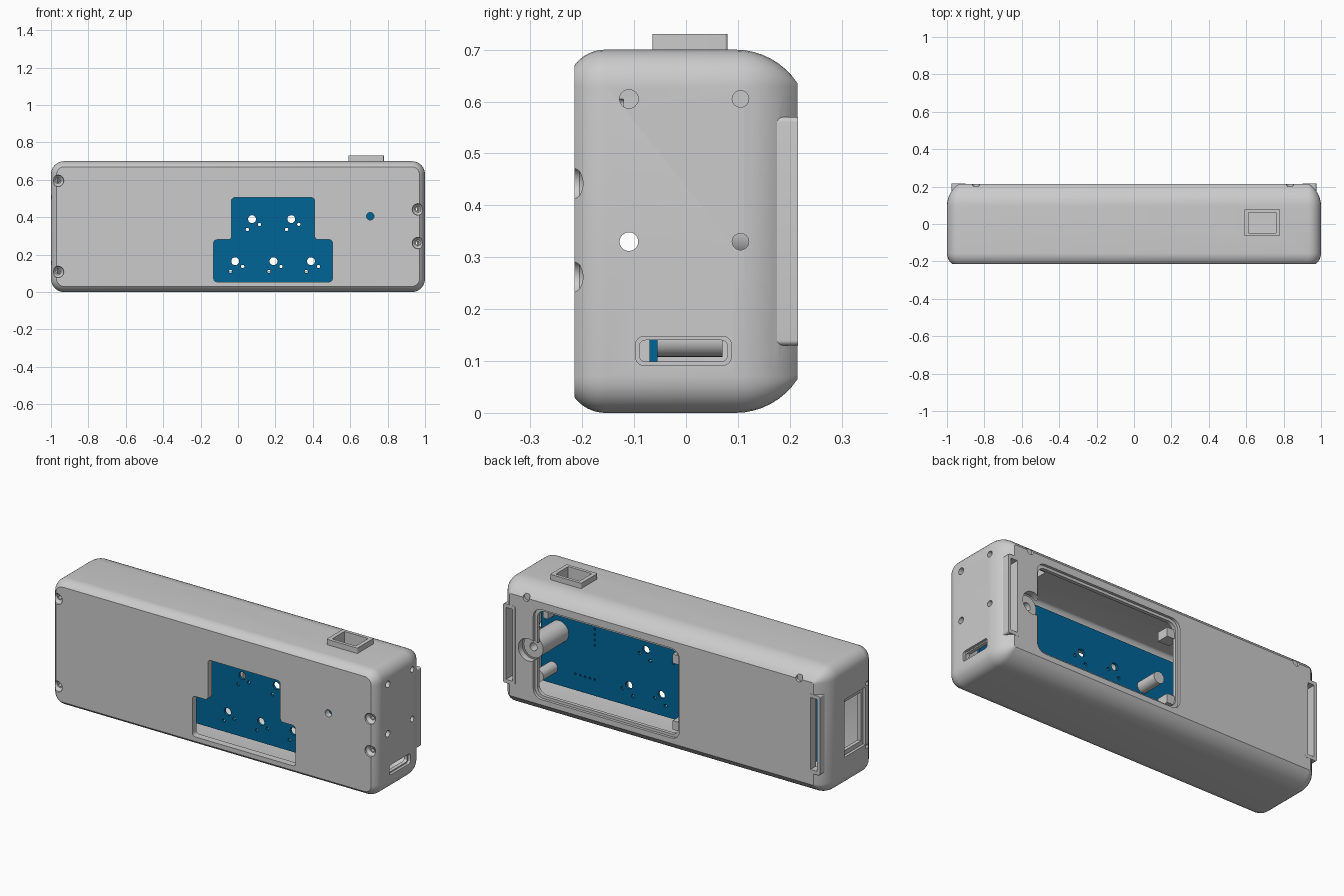
import bpy, bmesh, math
from mathutils import Vector

if "Cube" in bpy.data.objects:
    bpy.data.objects.remove(bpy.data.objects["Cube"])

AXES = {'x': lambda u, v, t: (t, u, v), 'y': lambda u, v, t: (u, t, v), 'z': lambda u, v, t: (u, v, t)}


def circle(u, v, r, n=24):
    return [(u + r * math.cos(i * math.tau / n), v + r * math.sin(i * math.tau / n)) for i in range(n)]


def rounded(pts, r, n=6):
    """Round every right-angled corner of an outline."""
    out, pts = [], [Vector(p) for p in pts]
    for i, p in enumerate(pts):
        a = (pts[i - 1] - p).normalized()
        b = (pts[(i + 1) % len(pts)] - p).normalized()
        for k in range(n + 1):
            t = k / n * math.pi / 2
            out.append(p + r * (a + b - b * math.cos(t) - a * math.sin(t)))
    return [tuple(p) for p in out]


def rect(u0, u1, v0, v1, r=0):
    pts = [(u0, v0), (u1, v0), (u1, v1), (u0, v1)]
    return rounded(pts, r) if r else pts


def loft(name, axis, rings):
    """Skin a stack of (outline, position) rings along an axis."""
    bm = bmesh.new()
    loops = [[bm.verts.new(AXES[axis](u, v, t)) for u, v in pts] for pts, t in rings]
    n = len(loops[0])
    for a, b in zip(loops, loops[1:]):
        for i in range(n):
            bm.faces.new((a[i], a[(i + 1) % n], b[(i + 1) % n], b[i]))
    bm.faces.new(loops[0])
    bm.faces.new(loops[-1])
    bmesh.ops.recalc_face_normals(bm, faces=bm.faces)
    me = bpy.data.meshes.new(name)
    bm.to_mesh(me)
    bm.free()
    ob = bpy.data.objects.new(name, me)
    bpy.context.collection.objects.link(ob)
    return ob


def prism(name, axis, pts, a, b):
    return loft(name, axis, [(pts, a), (pts, b)])


def boolean(ob, tool, op='DIFFERENCE'):
    mod = ob.modifiers.new('bool', 'BOOLEAN')
    mod.object, mod.operation, mod.solver = tool, op, 'EXACT'
    bpy.context.view_layer.objects.active = ob
    bpy.ops.object.modifier_apply(modifier=mod.name)
    bpy.data.objects.remove(tool)


def cut(ob, axis, pts, a, b):
    boolean(ob, prism('cutter', axis, pts, a, b))


def add(ob, axis, pts, a, b):
    boolean(ob, prism('addition', axis, pts, a, b), 'UNION')


def shell(name, wall):
    """Box with a small front fillet and a large back fillet, shrunk by the wall."""
    rings = []
    for y0, sign, depth, r in ((-0.155, -1, 0.06, 0.075), (0.095, 1, 0.12, 0.143)):
        arc = []
        for k in range(9):
            d = r * math.sin(k / 8 * math.asin(depth / r))
            inset = wall + r - math.sqrt(r * r - d * d)
            y = y0 + sign * d * (1 - wall / depth)
            arc.append((rect(-1 + inset, 1 - inset, inset, 0.7 - inset, max(0.07 - inset, 0.008)), y))
        rings += arc[::-1] if sign < 0 else arc
    return loft(name, 'y', rings)


# Hollow case with switch collar and strap frames
case = shell('case', 0)
add(case, 'z', rect(0.59, 0.78, -0.065, 0.08, 0.006), 0.66, 0.73)
for x0, x1 in ((-0.975, -0.9), (0.9, 0.975)):
    add(case, 'y', rect(x0, x1, 0.13, 0.57, 0.01), 0.14, 0.216)
boolean(case, shell('cavity', 0.035))
cut(case, 'z', rect(0.612, 0.758, -0.047, 0.062), 0.6, 0.8)
for s in (-1, 1):
    cut(case, 'y', rect(*sorted((s * 0.918, s * 0.957)), 0.15, 0.55), 0.1, 0.3)

# Stepped key window and countersunk screws on the front
steps = [(-0.13, 0.055), (0.505, 0.055), (0.505, 0.28), (0.41, 0.28),
         (0.41, 0.505), (-0.035, 0.505), (-0.035, 0.28), (-0.13, 0.28)]
cut(case, 'y', rounded(steps, 0.018), -0.3, -0.1)
cut(case, 'y', circle(0.707, 0.405, 0.02), -0.3, -0.1)
for x, z in ((-0.962, 0.595), (-0.962, 0.108), (0.962, 0.442), (0.962, 0.262)):
    boolean(case, loft('countersink', 'y', [(circle(x, z, 0.032), -0.23), (circle(x, z, 0.03), -0.205),
                                            (circle(x, z, 0.016), -0.19)]))
    cut(case, 'y', circle(x, z, 0.01, 16), -0.22, -0.12)

# Battery opening with lip, cover screw pocket and top notches on the back
cut(case, 'y', rect(-0.11, 0.79, 0.095, 0.595, 0.05), 0.2, 0.3)
cut(case, 'y', rect(-0.095, 0.775, 0.11, 0.58, 0.045), 0.1, 0.3)
cut(case, 'y', circle(0.82, 0.35, 0.062, 32), 0.1, 0.3)
for x in (-0.845, 0.834):
    cut(case, 'y', circle(x, 0.637, 0.02), 0.2, 0.3)

# Right end: four screw holes and a port slot
for y, r in ((-0.11, 0.018), (0.105, 0.016)):
    for z in (0.33, 0.605):
        cut(case, 'x', circle(y, z, r), 0.94, 1.1)
cut(case, 'x', rect(-0.097, 0.087, 0.092, 0.147, 0.015), 0.985, 1.1)
cut(case, 'x', rect(-0.09, 0.08, 0.099, 0.14, 0.012), 0.9, 1.1)

# Left end: stepped socket window with two small holes
cut(case, 'x', rect(-0.15, 0.035, 0.17, 0.49), -1.1, -0.985)
cut(case, 'x', rect(-0.13, 0.015, 0.195, 0.465), -1.1, -0.9)
for z in (0.155, 0.505):
    cut(case, 'x', circle(-0.165, z, 0.012, 16), -1.1, -0.975)

# Cover screw boss and latch blocks
boss = prism('cover_screw_boss', 'y', circle(0.82, 0.35, 0.06, 32), -0.055, 0.17)
cut(boss, 'y', circle(0.82, 0.35, 0.022), 0.05, 0.2)
for i, z in enumerate((0.13, 0.5)):
    prism(f'latch_block_{i}', 'y', rect(-0.12, -0.05, z, z + 0.05), 0.12, 0.19)

# Circuit board with key-switch holes and pin rows
board = prism('circuit_board', 'y', rect(-0.85, 0.93, 0.05, 0.55), -0.07, -0.055)
for x, z in ((0.075, 0.39), (0.285, 0.39), (-0.015, 0.165), (0.19, 0.165), (0.39, 0.165)):
    cut(board, 'y', circle(x, z, 0.021), -0.1, 0)
    for dx, dz in ((-0.025, -0.055), (0.04, -0.028)):
        cut(board, 'y', circle(x + dx, z + dz, 0.009, 12), -0.1, 0)
pins = [(0.6, 0.33 + 0.03 * i) for i in range(5)] + [(0.6 + 0.03 * i, 0.14) for i in range(5)]
for x, z in pins:
    cut(board, 'y', circle(x, z, 0.006, 8), -0.1, 0)
blue = bpy.data.materials.new('board_blue')
blue.diffuse_color = (0.0, 0.13, 0.31, 1)
blue.use_nodes = True
blue.node_tree.nodes["Principled BSDF"].inputs["Base Color"].default_value = blue.diffuse_color
board.data.materials.append(blue)

# Posts and pin header standing on the board
for i, (x, z) in enumerate(((-0.1, 0.34), (0.86, 0.14))):
    prism(f'board_post_{i}', 'y', circle(x, z, 0.032), -0.055, 0.07)
prism('pin_header', 'y', rect(0.85, 0.88, 0.43, 0.54), -0.055, 0.0)

for ob in bpy.data.objects:
    bpy.ops.object.select_all(action='DESELECT')
    ob.select_set(True)
    bpy.context.view_layer.objects.active = ob
    bpy.ops.object.shade_smooth_by_angle(angle=math.radians(25))
